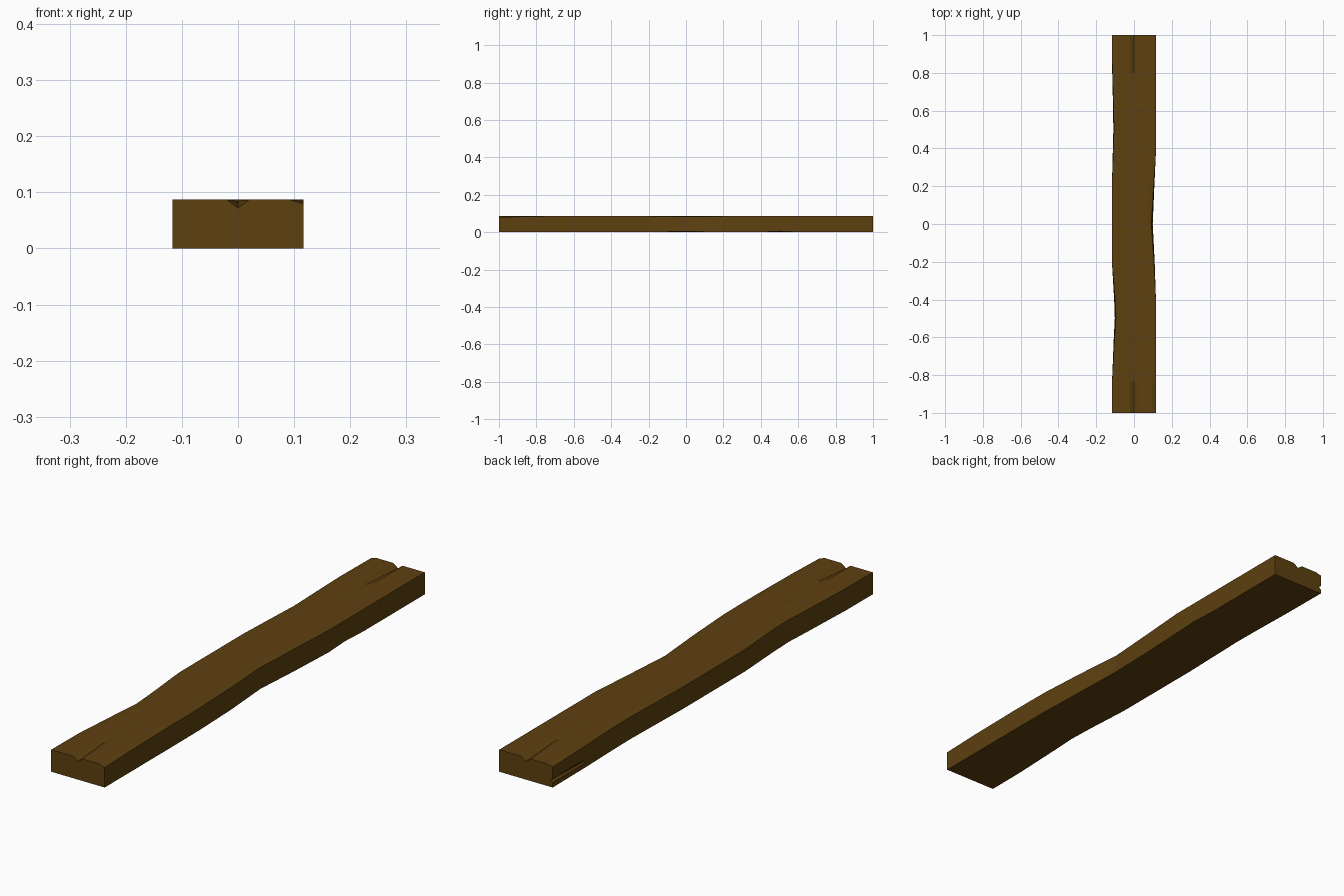
import bpy, bmesh

HEIGHT = 0.087
HALF = 0.117

# Stations along the plank: y, left inset, right inset, groove depth,
# left top-corner drop, right top-corner drop, left nick, right bottom lift
stations = [
    (-1.00, 0.000, 0.000, 0.015, 0.000, 0.008, 0.000, 0.000),
    (-0.83, 0.001, 0.000, 0.003, 0.000, 0.003, 0.000, 0.000),
    (-0.60, 0.012, 0.000, 0.000, 0.003, 0.000, 0.000, 0.000),
    (-0.50, 0.018, 0.000, 0.000, 0.004, 0.000, 0.000, 0.000),
    (-0.40, 0.014, 0.001, 0.000, 0.002, 0.000, 0.000, 0.000),
    (-0.20, 0.000, 0.009, 0.000, 0.000, 0.002, 0.000, 0.000),
    (0.00, 0.000, 0.021, 0.000, 0.000, 0.004, 0.000, 0.004),
    (0.20, 0.000, 0.011, 0.000, 0.000, 0.002, 0.000, 0.000),
    (0.40, 0.006, 0.000, 0.000, 0.001, 0.000, 0.000, 0.000),
    (0.50, 0.009, 0.000, 0.000, 0.002, 0.000, 0.000, 0.005),
    (0.62, 0.007, 0.000, 0.000, 0.001, 0.000, 0.000, 0.000),
    (0.80, 0.002, 0.000, 0.003, 0.002, 0.000, 0.002, 0.000),
    (1.00, 0.000, 0.000, 0.015, 0.006, 0.000, 0.012, 0.000),
]


def section(y, li, ri, groove, ld, rd, nick, lift):
    """Cross-section loop; the top edge is worn a little more than the base."""
    lb, rb = -HALF + li * 0.85, HALF - ri * 0.85
    lt, rt = -HALF + li * 1.2, HALF - ri * 1.2
    return [
        (lb, y, 0), (rb - 0.03, y, 0), (rb, y, lift),
        (rt, y, HEIGHT - rd), (rt - 0.024, y, HEIGHT),
        (0.02, y, HEIGHT), (0, y, HEIGHT - groove), (-0.02, y, HEIGHT),
        (lt + 0.024, y, HEIGHT), (lt, y, HEIGHT - ld),
        (lb, y, 0.034), (lb + nick, y, 0.026), (lb, y, 0.018),
    ]


# Loft the plank through its stations
bm = bmesh.new()
rings = [[bm.verts.new(p) for p in section(*s)] for s in stations]
for a, b in zip(rings, rings[1:]):
    n = len(a)
    for i in range(n):
        j = (i + 1) % n
        bm.faces.new((a[i], a[j], b[j], b[i]))
bm.faces.new(rings[0])
bm.faces.new(rings[-1])
bmesh.ops.recalc_face_normals(bm, faces=bm.faces)
mesh = bpy.data.meshes.new("wooden_plank")
bm.to_mesh(mesh)
bm.free()

plank = bpy.data.objects.new("wooden_plank", mesh)
bpy.context.collection.objects.link(plank)

# Dark brown wood
wood = bpy.data.materials.new("wood")
wood.diffuse_color = (0.11, 0.052, 0.005, 1)
mesh.materials.append(wood)
